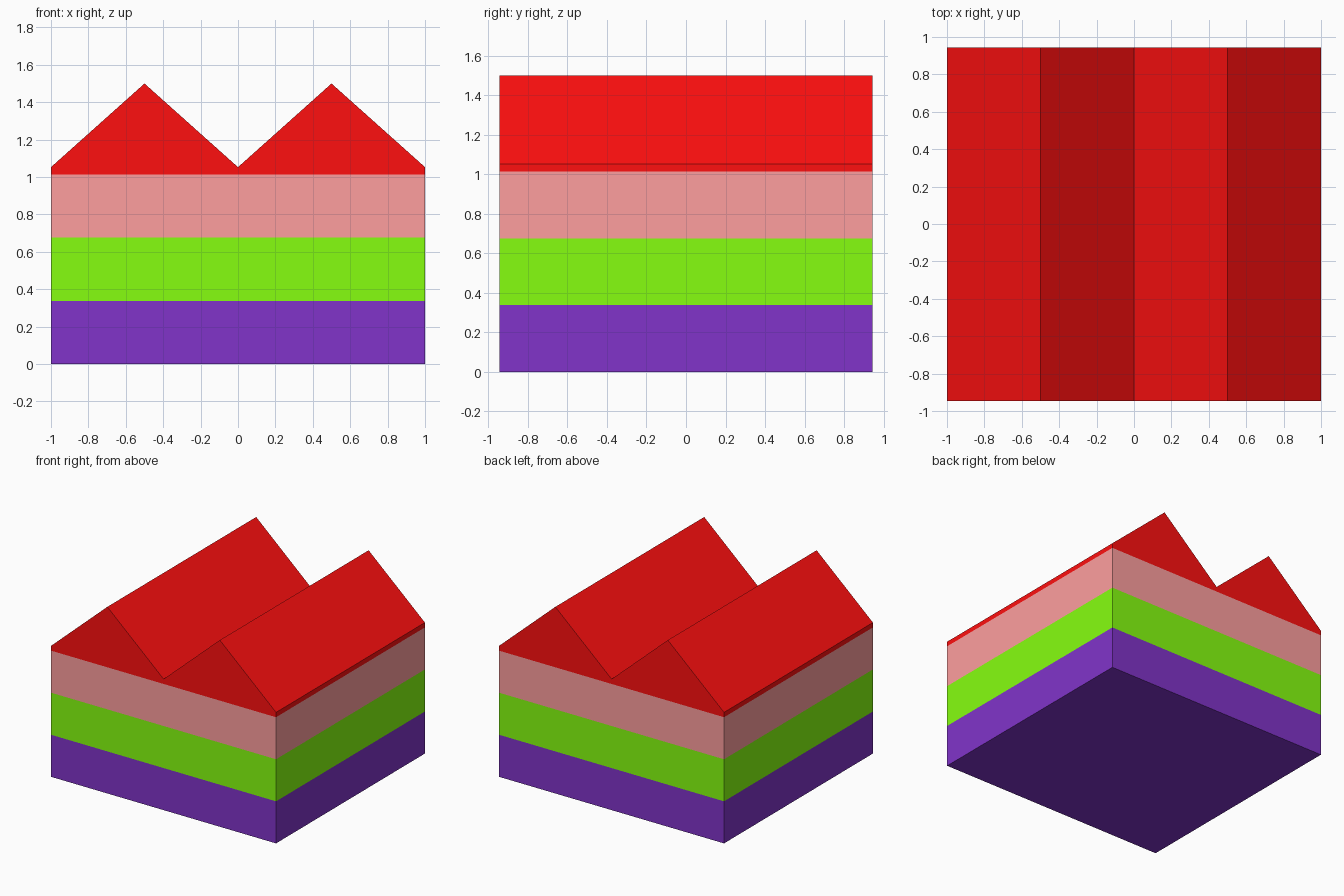
import bpy, bmesh

if "Cube" in bpy.data.objects:
    bpy.data.objects.remove(bpy.data.objects["Cube"])

HALF_X, HALF_Y = 1.0, 0.945
FLOOR_H = 0.338


def extrude_profile(name, profile, color):
    """Extrude an x-z outline along the full depth of the building."""
    bm = bmesh.new()
    face = bm.faces.new([bm.verts.new((x, -HALF_Y, z)) for x, z in profile])
    res = bmesh.ops.extrude_face_region(bm, geom=[face])
    verts = [g for g in res["geom"] if isinstance(g, bmesh.types.BMVert)]
    bmesh.ops.translate(bm, verts=verts, vec=(0, 2 * HALF_Y, 0))
    bmesh.ops.recalc_face_normals(bm, faces=bm.faces)
    mesh = bpy.data.meshes.new(name)
    bm.to_mesh(mesh)
    bm.free()
    mat = bpy.data.materials.new(name + "_paint")
    mat.diffuse_color = (*color, 1)
    mat.use_nodes = True
    mat.node_tree.nodes["Principled BSDF"].inputs["Base Color"].default_value = mat.diffuse_color
    mesh.materials.append(mat)
    obj = bpy.data.objects.new(name, mesh)
    bpy.context.collection.objects.link(obj)


# Three stacked floors
floors = [("ground_floor", (0.22, 0.034, 0.59)),
          ("middle_floor", (0.24, 1.0, 0.005)),
          ("upper_floor", (1.0, 0.347, 0.347))]
for i, (name, color) in enumerate(floors):
    z0, z1 = i * FLOOR_H, (i + 1) * FLOOR_H
    extrude_profile(name, [(-HALF_X, z0), (HALF_X, z0), (HALF_X, z1), (-HALF_X, z1)], color)

# Double gabled roof with a shallow eave band
base, eave, ridge = 3 * FLOOR_H, 1.053, 1.5
extrude_profile("double_gable_roof",
                [(-HALF_X, base), (HALF_X, base), (HALF_X, eave), (0.5, ridge),
                 (0, eave), (-0.5, ridge), (-HALF_X, eave)],
                (1.0, 0.005, 0.005))
